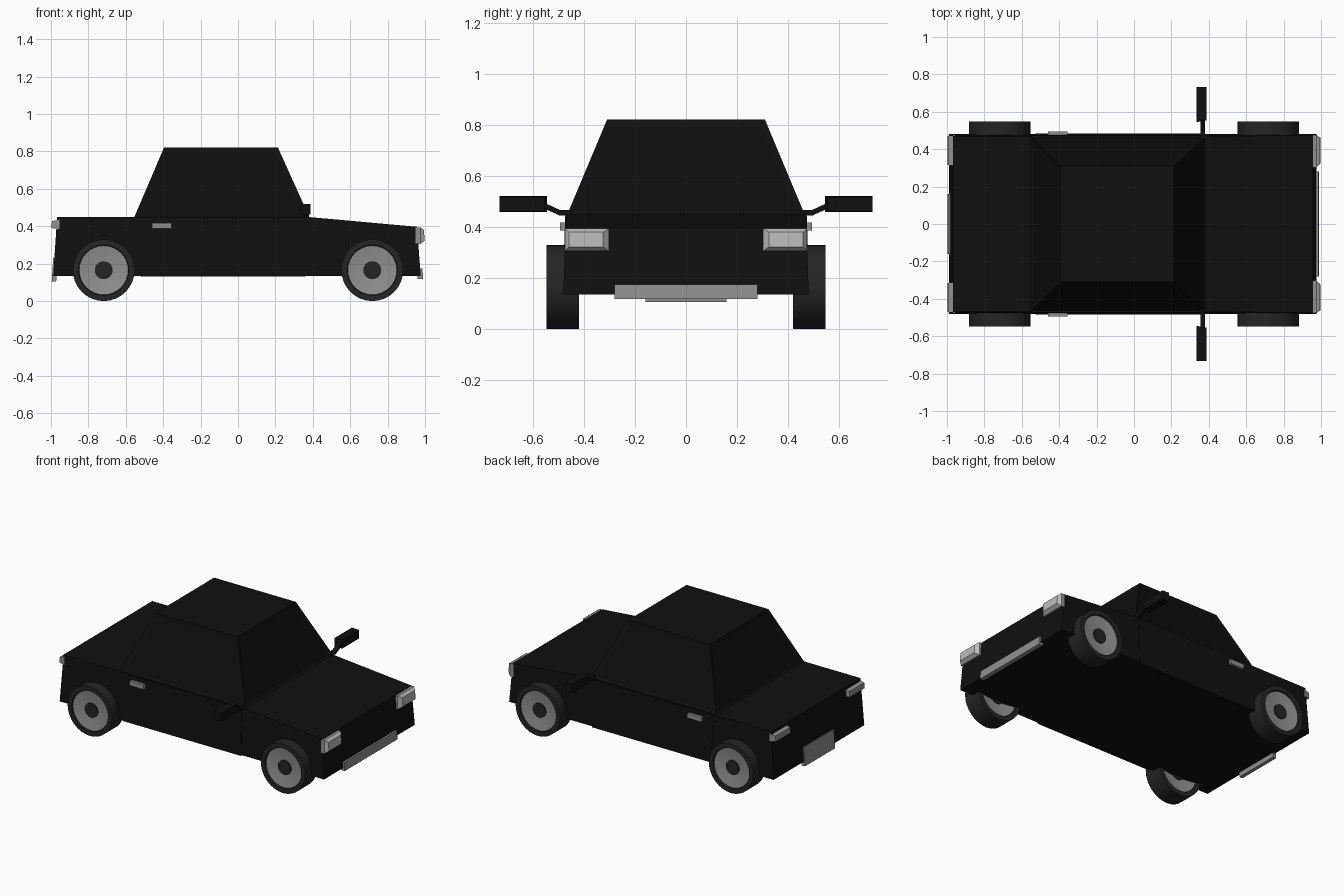
import bpy, bmesh, math
from mathutils import Vector

if "Cube" in bpy.data.objects:
    bpy.data.objects.remove(bpy.data.objects["Cube"])


def material(name, v):
    m = bpy.data.materials.new(name)
    m.diffuse_color = (v, v, v, 1)
    m.use_nodes = True
    m.node_tree.nodes["Principled BSDF"].inputs["Base Color"].default_value = m.diffuse_color
    return m


paint = material("paint", 0.005)
glass = material("glass", 0.004)
rubber = material("rubber", 0.018)
metal = material("metal", 0.28)
lens = material("lens", 0.5)


def finish(name, bm, mat, mirror=False):
    bmesh.ops.recalc_face_normals(bm, faces=bm.faces)
    me = bpy.data.meshes.new(name)
    bm.to_mesh(me)
    bm.free()
    ob = bpy.data.objects.new(name, me)
    bpy.context.collection.objects.link(ob)
    me.materials.append(mat)
    if mirror:
        mod = ob.modifiers.new("mirror", 'MIRROR')
        mod.use_axis = (False, True, False)
        mod.use_mirror_merge = False
    return ob


def loft(a, b):
    """Closed solid between two matching point loops."""
    bm = bmesh.new()
    va, vb = [bm.verts.new(p) for p in a], [bm.verts.new(p) for p in b]
    n = len(va)
    bm.faces.new(va)
    bm.faces.new(vb[::-1])
    for i in range(n):
        j = (i + 1) % n
        bm.faces.new((va[i], vb[i], vb[j], va[j]))
    bmesh.ops.recalc_face_normals(bm, faces=bm.faces)
    return bm


def rect_x(x, y0, y1, z0, z1, lean=0.0):
    return [(x, y0, z0), (x, y1, z0), (x + lean, y1, z1), (x + lean, y0, z1)]


def rect_z(z, x0, x1, y):
    return [(x0, -y, z), (x1, -y, z), (x1, y, z), (x0, y, z)]


def block(name, x, y, z, mat, mirror=False, lean=0.0):
    return finish(name, loft(rect_x(x[0], *y, *z, lean), rect_x(x[1], *y, *z, lean)), mat, mirror)


# Lower body: side profile, slightly narrower towards the top
profile = [(-0.988, 0.135), (0.977, 0.135), (0.957, 0.397),
           (0.37, 0.45), (-0.55, 0.45), (-0.967, 0.45)]


def half_width(z):
    return 0.482 - 0.035 * (z - 0.135)


finish("body", loft([(x, -half_width(z), z) for x, z in profile],
                    [(x, half_width(z), z) for x, z in profile]), paint)

# Cabin: tapered, with recessed windows on its four sides
bm = loft(rect_z(0.445, -0.556, 0.383, 0.468), rect_z(0.822, -0.395, 0.213, 0.31))
sides = [f for f in bm.faces if abs(f.normal.z) < 0.9]
bmesh.ops.inset_individual(bm, faces=sides, thickness=0.03, depth=-0.006)
for f in sides:
    f.material_index = 1
finish("cabin", bm, paint).data.materials.append(glass)

# Door panels, barely raised from the sides
door = [(-0.52, 0.13), (0.36, 0.13), (0.36, 0.445), (-0.545, 0.445)]
finish("door", loft([(x, half_width(z) - 0.02, z) for x, z in door],
                    [(x, half_width(z) + 0.003, z) for x, z in door]), paint, True)

# Door handles
block("door_handle", (-0.46, -0.355), (0.465, 0.494), (0.387, 0.418), metal, True)

# Head and tail lights with chamfered lenses
finish("headlight", loft(rect_x(0.95, 0.303, 0.476, 0.305, 0.394),
                         rect_x(0.975, 0.303, 0.476, 0.305, 0.394)), metal, True)
finish("headlight_lens", loft(rect_x(0.975, 0.303, 0.476, 0.305, 0.394),
                              rect_x(0.998, 0.325, 0.46, 0.322, 0.38, -0.004)), lens, True)
finish("tail_light", loft(rect_x(-0.955, 0.31, 0.476, 0.385, 0.435),
                          rect_x(-0.998, 0.315, 0.471, 0.39, 0.427, 0.003)), metal, True)

# Front bumper strip and rear plate
block("front_strip", (0.96, 0.99), (-0.28, 0.28), (0.118, 0.175), metal, lean=-0.004)
block("rear_plate", (-0.996, -0.972), (-0.16, 0.16), (0.105, 0.23), metal, lean=0.008)

# Side mirrors: bent arm and head
bm = loft([(x, 0.45, z) for x, z in ((0.355, 0.445), (0.38, 0.445), (0.38, 0.467), (0.355, 0.467))],
          [(x, 0.50, z) for x, z in ((0.355, 0.445), (0.38, 0.445), (0.38, 0.467), (0.355, 0.467))])
finish("mirror_arm_base", bm, paint, True)
bm = loft([(x, 0.495, z) for x, z in ((0.355, 0.445), (0.38, 0.445), (0.38, 0.467), (0.355, 0.467))],
          [(x, 0.56, z) for x, z in ((0.355, 0.474), (0.38, 0.474), (0.38, 0.497), (0.355, 0.497))])
finish("mirror_arm", bm, paint, True)
finish("mirror_head", loft(rect_x(0.335, 0.545, 0.732, 0.46, 0.521),
                           rect_x(0.388, 0.555, 0.732, 0.462, 0.518)), paint, True)


def lathe(name, pts, x, y, z, mat, n=32):
    """Revolve (radius, offset) points round the y axis; a zero radius closes the end."""
    bm = bmesh.new()
    rings = []
    for r, o in pts:
        if r == 0:
            rings.append([bm.verts.new((x, y + o, z))] * n)
        else:
            rings.append([bm.verts.new((x + r * math.cos(t), y + o, z + r * math.sin(t)))
                          for t in (2 * math.pi * i / n for i in range(n))])
    for a, b in zip(rings, rings[1:]):
        for i in range(n):
            j = (i + 1) % n
            bm.faces.new(list(dict.fromkeys((a[i], a[j], b[j], b[i]))))
    ob = finish(name, bm, mat)
    bpy.context.view_layer.objects.active = ob
    ob.select_set(True)
    bpy.ops.object.shade_smooth_by_angle(angle=math.radians(30))
    ob.select_set(False)


# Wheels: tyre ring, rim disc and dark hub
tyre = [(0.13, -0.05), (0.135, -0.064), (0.165, -0.064), (0.165, 0.064),
        (0.135, 0.064), (0.13, 0.05), (0.13, -0.05)]
rim = [(0, -0.042), (0.05, -0.042), (0.131, -0.055), (0.131, 0.055), (0.05, 0.042), (0, 0.042)]
hub = [(0, -0.05), (0.048, -0.05), (0.048, 0.05), (0, 0.05)]
for ex, end in ((0.718, "front"), (-0.718, "rear")):
    for ey, side in ((0.484, "left"), (-0.484, "right")):
        for part, pts, mat in (("tyre", tyre, rubber), ("rim", rim, metal), ("hub", hub, rubber)):
            lathe(f"{end}_{side}_{part}", pts, ex, ey, 0.165, mat)
